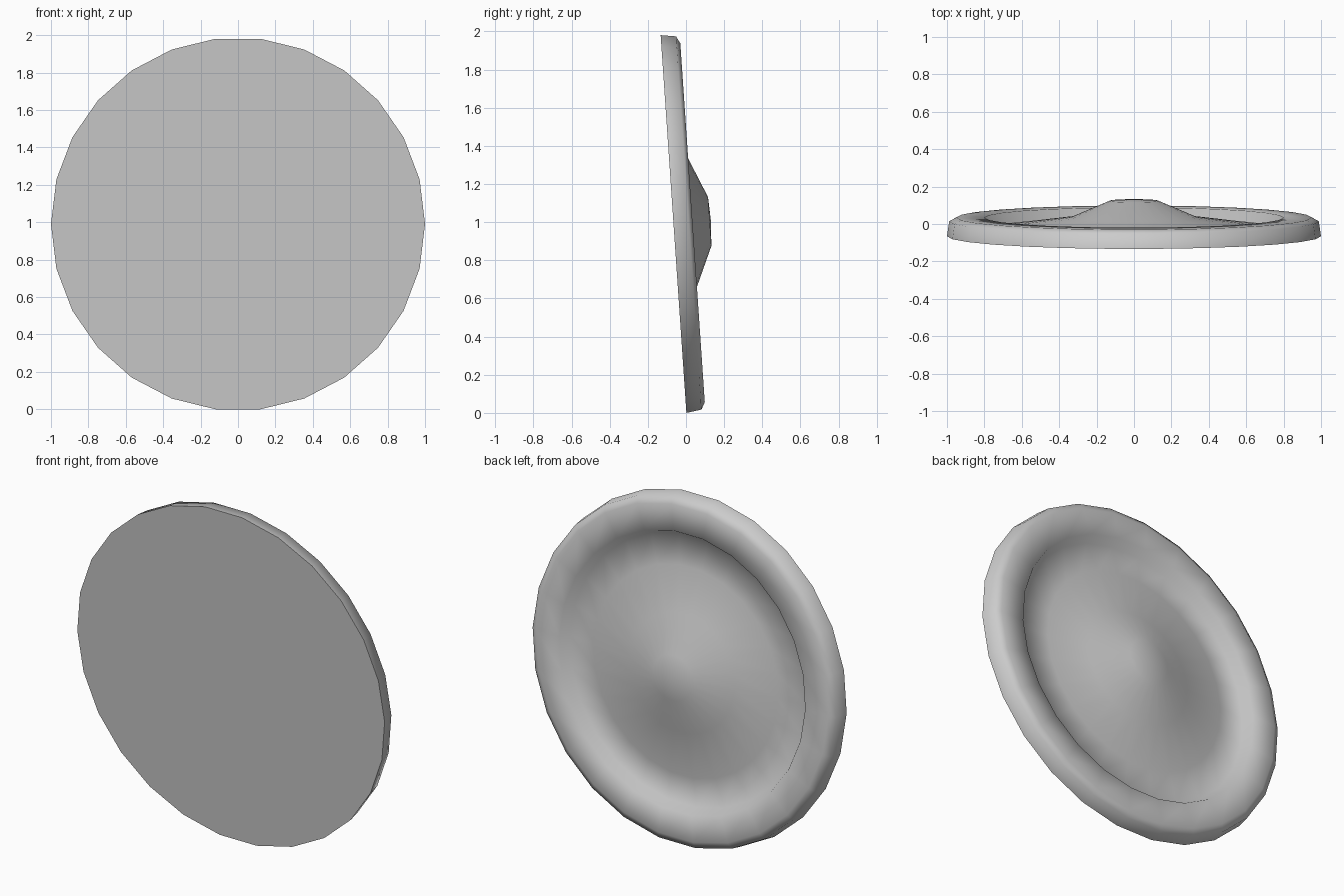
import bpy, bmesh, math
from mathutils import Matrix

if "Cube" in bpy.data.objects:
    bpy.data.objects.remove(bpy.data.objects["Cube"])

SIDES = 26
TILT = math.radians(3.9)

# Half profile (radius, height above the flat front face), outside to centre
PROFILE = [(1.0, 0.0), (0.988, 0.08), (0.95, 0.1), (0.8, 0.1),
           (0.77, 0.045), (0.6, 0.065), (0.34, 0.1), (0.13, 0.19)]


def lathe(name, profile, sides):
    bm = bmesh.new()
    rings = []
    for r, h in profile:
        rings.append([bm.verts.new((r * math.cos(2 * math.pi * i / sides),
                                    r * math.sin(2 * math.pi * i / sides), h))
                      for i in range(sides)])
    for a, b in zip(rings, rings[1:]):
        for i in range(sides):
            j = (i + 1) % sides
            bm.faces.new((a[i], a[j], b[j], b[i]))
    # Flat front face and boss tip
    bm.faces.new(list(reversed(rings[0])))
    tip = bm.verts.new((0, 0, profile[-1][1] + 0.007))
    for i in range(sides):
        bm.faces.new((rings[-1][i], rings[-1][(i + 1) % sides], tip))
    bmesh.ops.recalc_face_normals(bm, faces=bm.faces)
    # Stand the disc upright, boss towards +y, leaning forward
    bmesh.ops.transform(bm, verts=bm.verts,
                        matrix=Matrix.Rotation(-math.pi / 2 + TILT, 4, 'X'))
    low = min(v.co.z for v in bm.verts)
    ys = [v.co.y for v in bm.verts]
    bmesh.ops.translate(bm, verts=bm.verts,
                        vec=(0, -(min(ys) + max(ys)) / 2, -low))
    mesh = bpy.data.meshes.new(name)
    bm.to_mesh(mesh)
    bm.free()
    obj = bpy.data.objects.new(name, mesh)
    bpy.context.collection.objects.link(obj)
    return obj


# Tilted dish with raised rim, recessed back and central boss
disc = lathe("rimmed_disc", PROFILE, SIDES)
bpy.context.view_layer.objects.active = disc
disc.select_set(True)
bpy.ops.object.shade_smooth_by_angle(angle=math.radians(75))
